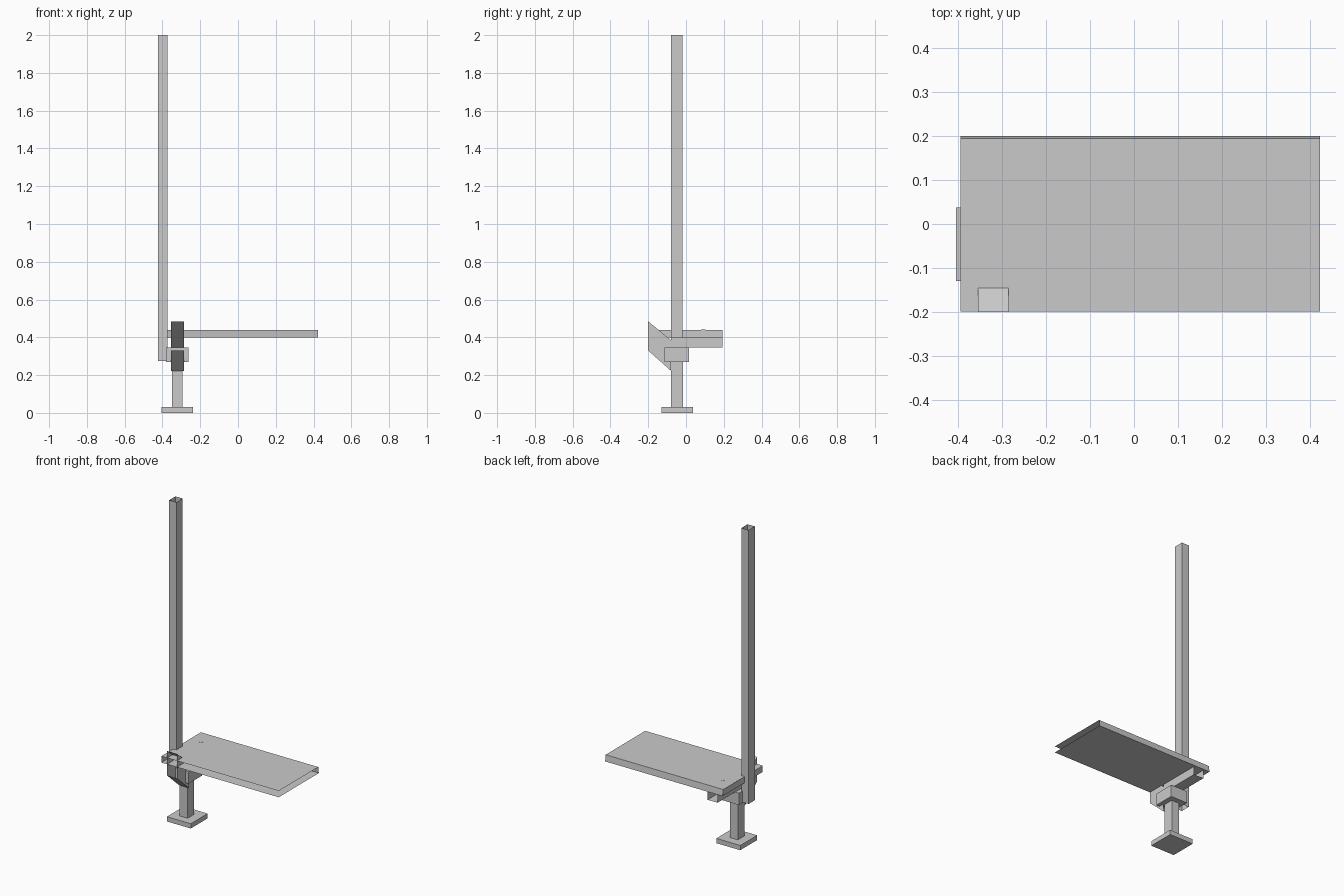
import bpy
import bmesh
from mathutils import Vector

cube = bpy.data.objects.get("Cube")
if cube:
    bpy.data.objects.remove(cube, do_unlink=True)

grey = bpy.data.materials.new("plain grey")
grey.use_nodes = True
colour = (0.59, 0.59, 0.59, 1)
grey.diffuse_color = colour
grey.node_tree.nodes["Principled BSDF"].inputs["Base Color"].default_value = colour


def finish(name, bm):
    bmesh.ops.recalc_face_normals(bm, faces=bm.faces)
    mesh = bpy.data.meshes.new(name)
    bm.to_mesh(mesh)
    bm.free()
    mesh.materials.append(grey)
    ob = bpy.data.objects.new(name, mesh)
    bpy.context.collection.objects.link(ob)


def box(name, x, y, z, open_axis=None):
    """Box between ranges; open_axis leaves both ends off, making a tube."""
    bm = bmesh.new()
    bmesh.ops.create_cube(bm, size=1)
    for v in bm.verts:
        v.co = Vector([lo + (c + 0.5) * (hi - lo) for c, (lo, hi) in zip(v.co, (x, y, z))])
    bm.normal_update()
    if open_axis is not None:
        ends = [f for f in bm.faces if abs(f.normal[open_axis]) > 0.9]
        bmesh.ops.delete(bm, geom=ends, context='FACES_ONLY')
    finish(name, bm)


def sweep(name, profile, x0, x1, skip=(), capped=False):
    """Closed y-z profile swept along x, leaving out the sides listed in skip."""
    bm = bmesh.new()
    a, b = [[bm.verts.new((x, y, z)) for y, z in profile] for x in (x0, x1)]
    for i in range(len(profile)):
        if i not in skip:
            j = (i + 1) % len(profile)
            bm.faces.new((a[i], a[j], b[j], b[i]))
    if capped:
        bm.faces.new(a)
        bm.faces.new(b[::-1])
    finish(name, bm)


# Foot, post and collar
box("base_plate", (-0.405, -0.238), (-0.13, 0.038), (0, 0.03))
box("post", (-0.35, -0.295), (-0.08, -0.016), (0.03, 0.345))
box("collar", (-0.38, -0.263), (-0.115, 0.017), (0.27, 0.345))

# Tall hollow mast and the hollow arm under the tread
box("mast", (-0.4235, -0.373), (-0.08, -0.018), (0.275, 2), open_axis=2)
box("support_arm", (-0.355, -0.286), (-0.08, 0.193), (0.345, 0.398), open_axis=1)

# Slanted hollow strut, open at its upright front cut
sweep("strut", [(-0.2, 0.484), (-0.2, 0.33), (-0.08, 0.223), (-0.08, 0.28), (-0.03, 0.345)],
      -0.355, -0.286, skip=(0, 2, 3), capped=True)

# Folded tread, open along the front and closed at the mast end
sweep("tread", [(-0.199, 0.4), (-0.199, 0.44), (0.195, 0.44), (0.2, 0.4)],
      -0.395, 0.4235, skip=(0,))
box("tread_end", (-0.395, -0.394), (-0.198, 0.194), (0.4, 0.439))

# Small square fastener, nearly flush with the tread
box("fastener_washer", (-0.333, -0.309), (0.079, 0.103), (0.439, 0.4405))
box("fastener_head", (-0.328, -0.314), (0.084, 0.098), (0.4395, 0.4412))
